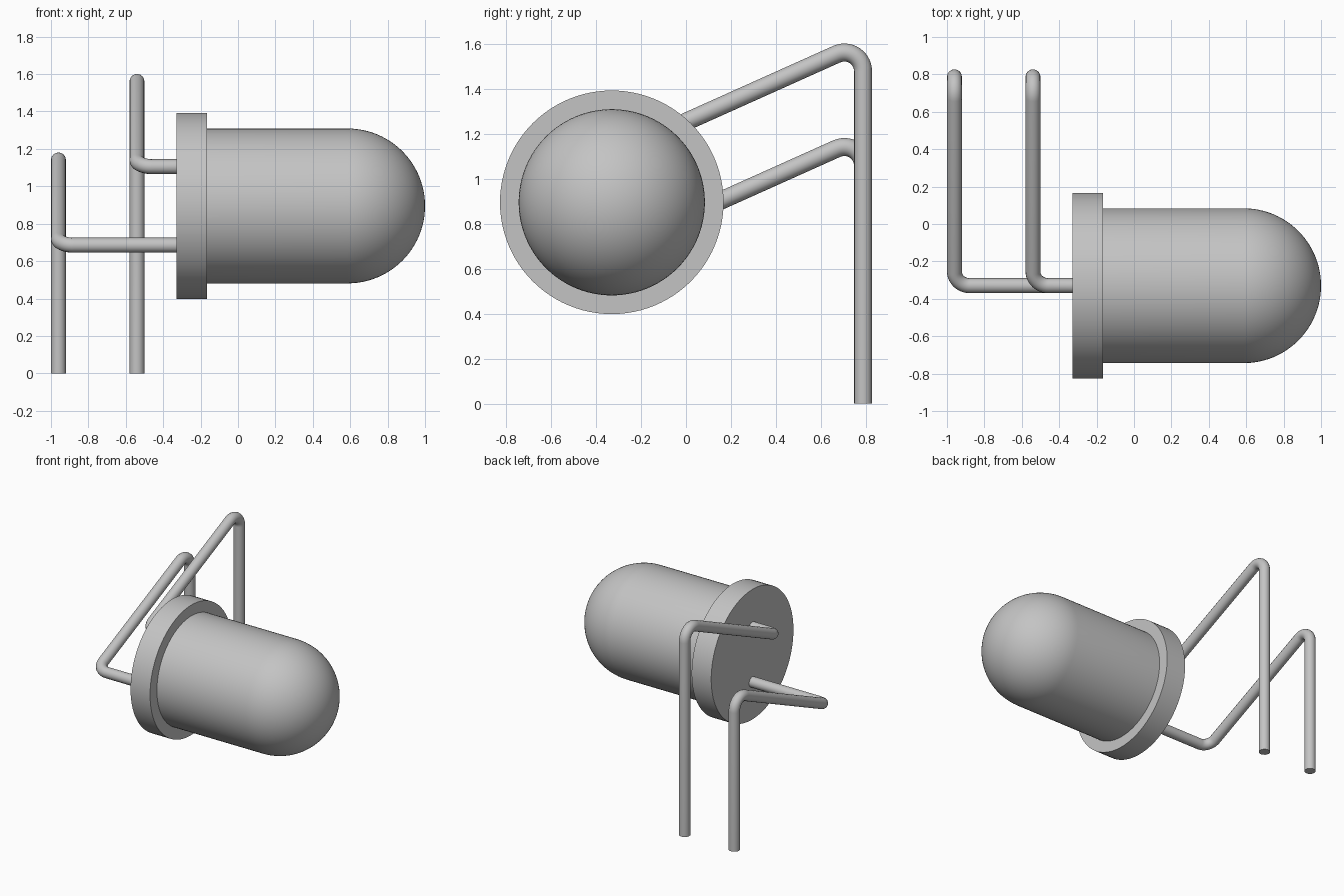
import bpy, bmesh, math
from mathutils import Vector, Matrix

if "Cube" in bpy.data.objects:
    bpy.data.objects.remove(bpy.data.objects["Cube"])

AXIS_Y, AXIS_Z = -0.33, 0.895
LENS_R, FLANGE_R, LEAD_R, BEND_R = 0.414, 0.497, 0.04, 0.083
BACK_X, STEP_X, DOME_X = -0.33, -0.165, 0.586

grey = bpy.data.materials.new("plain_grey")
grey.use_nodes = True
grey.diffuse_color = (0.55, 0.55, 0.55, 1)
grey.node_tree.nodes["Principled BSDF"].inputs["Base Color"].default_value = (0.55, 0.55, 0.55, 1)


def finish(obj):
    obj.data.materials.clear()
    obj.data.materials.append(grey)
    bpy.ops.object.select_all(action="DESELECT")
    obj.select_set(True)
    bpy.context.view_layer.objects.active = obj
    bpy.ops.object.shade_smooth_by_angle(angle=math.radians(35))


def lathe(name, profile, steps=96):
    """Revolve (x, radius) points around the long axis."""
    bm = bmesh.new()
    verts = [bm.verts.new((x, 0, r)) for x, r in profile]
    edges = [bm.edges.new(pair) for pair in zip(verts, verts[1:])]
    bmesh.ops.spin(bm, geom=verts + edges, cent=(0, 0, 0), axis=(1, 0, 0),
                   angle=math.tau, steps=steps, use_merge=False)
    bmesh.ops.remove_doubles(bm, verts=bm.verts, dist=1e-4)
    bmesh.ops.recalc_face_normals(bm, faces=bm.faces)
    # The spun surfaces may be open, so make the normals face outward explicitly
    tip = max(bm.faces, key=lambda f: f.calc_center_median().yz.length)
    if tip.normal.yz.dot(tip.calc_center_median().yz) < 0:
        bmesh.ops.reverse_faces(bm, faces=bm.faces)
    bmesh.ops.translate(bm, verts=bm.verts, vec=(0, AXIS_Y, AXIS_Z))
    mesh = bpy.data.meshes.new(name)
    bm.to_mesh(mesh)
    bm.free()
    obj = bpy.data.objects.new(name, mesh)
    bpy.context.collection.objects.link(obj)
    finish(obj)


def rounded_path(corners, radius, steps=14):
    """Replace each inner corner of a path with a true arc."""
    pts = [corners[0]]
    for before, corner, after in zip(corners, corners[1:], corners[2:]):
        a, b = (corner - before).normalized(), (after - corner).normalized()
        turn = a.angle(b)
        start = corner - a * radius * math.tan(turn / 2)
        axis = a.cross(b).normalized()
        centre = start + axis.cross(a) * radius
        for i in range(steps + 1):
            spin = Matrix.Rotation(turn * i / steps, 3, axis)
            pts.append(centre + spin @ (start - centre))
    return pts + [corners[-1]]


def lead(name, x, z):
    """Wire leaving the flange, slanting up to the rear, then dropping to the ground."""
    corners = [Vector(c) for c in ((BACK_X, AXIS_Y, z), (x, AXIS_Y, z),
                                   (x, 0.787, z + 0.501), (x, 0.787, 0))]
    pts = rounded_path(corners, BEND_R)
    curve = bpy.data.curves.new(name, "CURVE")
    curve.dimensions = "3D"
    curve.bevel_depth = LEAD_R
    curve.bevel_resolution = 6
    curve.use_fill_caps = True
    spline = curve.splines.new("POLY")
    spline.points.add(len(pts) - 1)
    for point, p in zip(spline.points, pts):
        point.co = (*p, 1)
    obj = bpy.data.objects.new(name, curve)
    bpy.context.collection.objects.link(obj)
    bpy.ops.object.select_all(action="DESELECT")
    obj.select_set(True)
    bpy.context.view_layer.objects.active = obj
    bpy.ops.object.convert(target="MESH")
    finish(bpy.context.view_layer.objects.active)


# Domed lens: straight barrel ending in a hemisphere
arc = [i * math.pi / 48 for i in range(25)]
lathe("lens", [(STEP_X, LENS_R)] +
      [(DOME_X + LENS_R * math.sin(a), LENS_R * math.cos(a)) for a in arc])

# Flange disc behind the lens
lathe("flange", [(BACK_X, 0), (BACK_X, FLANGE_R), (STEP_X, FLANGE_R), (STEP_X, LENS_R)])

# Two bent wire leads
lead("lower_lead", -0.96, 0.685)
lead("upper_lead", -0.54, 1.105)
